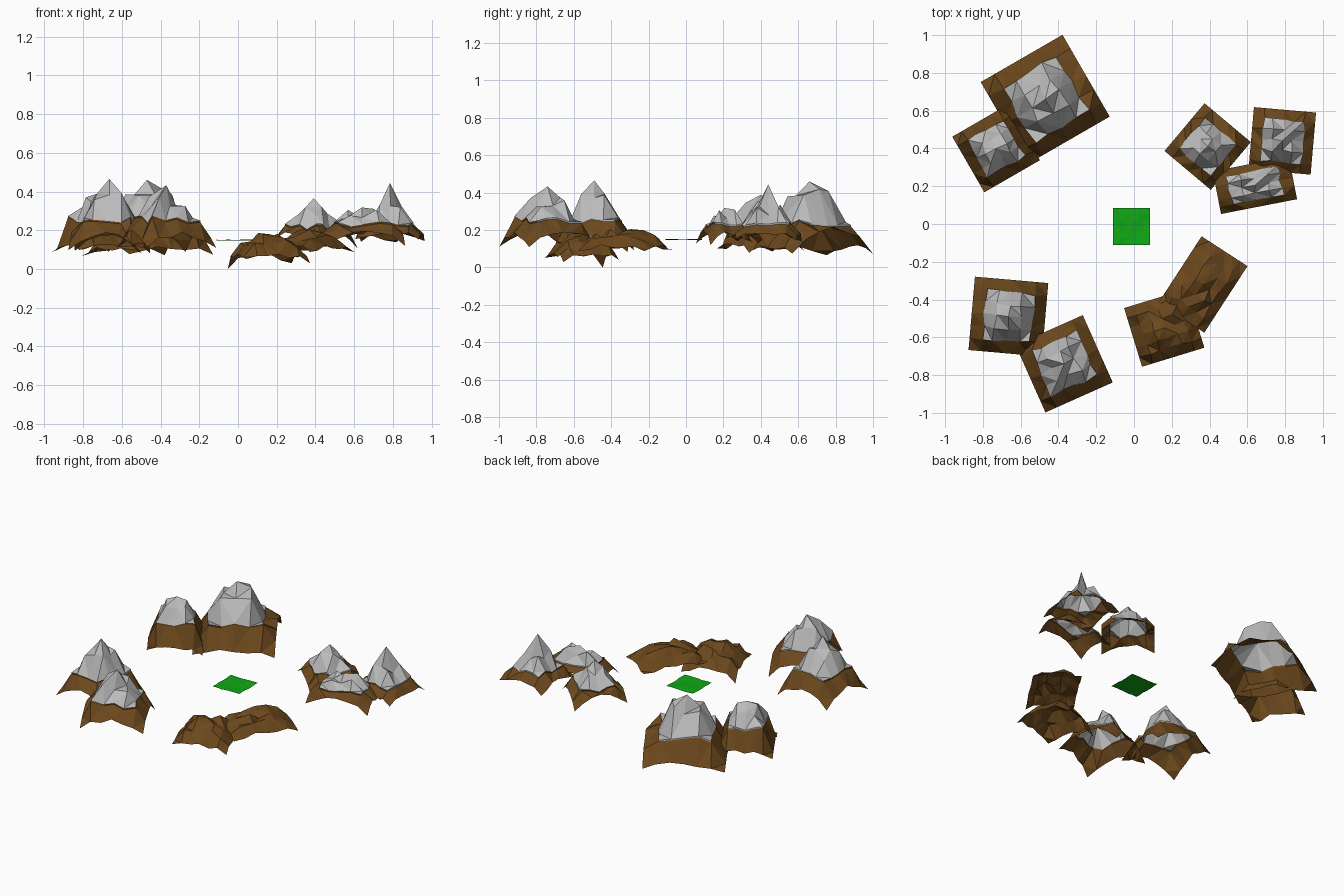
import bpy, bmesh, random
from math import radians
from mathutils import Matrix

if "Cube" in bpy.data.objects:
    bpy.data.objects.remove(bpy.data.objects["Cube"])

random.seed(4)


def material(name, color):
    m = bpy.data.materials.new(name)
    m.diffuse_color = color
    m.use_nodes = True
    m.node_tree.nodes["Principled BSDF"].inputs["Base Color"].default_value = m.diffuse_color
    return m


ROCK = material("rock_brown", (0.15, 0.065, 0.012, 1))
STONE = material("cap_grey", (0.5, 0.5, 0.5, 1))
GRASS = material("grass_green", (0.005, 0.4, 0.008, 1))


def finish(bm, name, mats):
    mesh = bpy.data.meshes.new(name)
    bm.to_mesh(mesh)
    bm.free()
    for m in mats:
        mesh.materials.append(m)
    ob = bpy.data.objects.new(name, mesh)
    bpy.context.collection.objects.link(ob)
    return ob


def mountain(name, center, size, angle, rings, arch=0.05, arch_right=None,
             cap=True, low_corner=False, n=6):
    """Open 6 x 6 sheet rising ring by ring; border edges arch between low corners."""
    bm = bmesh.new()
    v, ring = {}, {}
    for j in range(n + 1):
        for i in range(n + 1):
            r = min(i, j, n - i, n - j)
            # inner points wander, the border stays straight
            w = 0.15 if 0 < r < 3 else 0
            x = ((i + random.uniform(-w, w)) / n - 0.5) * size[0]
            y = ((j + random.uniform(-w, w)) / n - 0.5) * size[1]
            amp = (0.015, 0.018, 0.028, 0)[r]
            z = rings[r] + random.uniform(-amp, amp)
            if r == 0:
                t = i / n if j in (0, n) else j / n
                a = arch_right if i == n and arch_right else arch
                z += 4 * t * (1 - t) * a
            if low_corner and i == 0 and j == n:
                z = 0
            v[i, j] = bm.verts.new((x, y, z))
            ring[v[i, j]] = r
    top = []
    for j in range(n):
        for i in range(n):
            f = bm.faces.new([v[i, j], v[i + 1, j], v[i + 1, j + 1], v[i, j + 1]])
            if cap and min(ring[p] for p in f.verts) >= 1:
                f.material_index = 1
                top.append(f)
    # slightly raised lip around the grey cap
    if top:
        out = bmesh.ops.extrude_face_region(bm, geom=top)["geom"]
        moved = [g for g in out if isinstance(g, bmesh.types.BMVert)]
        bmesh.ops.translate(bm, verts=moved, vec=(0, 0, 0.008))
        old = [f for f in top if f.is_valid]
        if old:
            bmesh.ops.delete(bm, geom=old, context='FACES')
    bmesh.ops.triangulate(bm, faces=bm.faces[:])
    bm.transform(Matrix.Translation((*center, 0)) @ Matrix.Rotation(radians(angle), 4, 'Z'))
    finish(bm, name, [ROCK, STONE])


# Back left pair
mountain("back_left_large_mountain", (-0.47, 0.66), (0.5, 0.5), 30,
         (0.08, 0.235, 0.385, 0.452), arch=0.03, arch_right=0.13)
mountain("back_left_small_mountain", (-0.73, 0.40), (0.34, 0.34), 30,
         (0.09, 0.25, 0.34, 0.38), arch=0.04)
# Front left pair
mountain("front_left_outer_mountain", (-0.665, -0.49), (0.39, 0.39), -5,
         (0.09, 0.245, 0.36, 0.457), arch=0.085)
mountain("front_left_inner_mountain", (-0.37, -0.74), (0.39, 0.39), 24,
         (0.10, 0.25, 0.34, 0.425), arch=0.085, arch_right=0.1)
# Back right trio
mountain("back_right_inner_mountain", (0.39, 0.41), (0.32, 0.33), -40,
         (0.12, 0.21, 0.29, 0.357), arch=0.075)
mountain("back_right_outer_mountain", (0.785, 0.44), (0.33, 0.33), -5,
         (0.15, 0.225, 0.30, 0.437), arch=0.04)
mountain("back_right_low_mountain", (0.64, 0.205), (0.41, 0.23), 11,
         (0.13, 0.22, 0.28, 0.31), arch=0.055)
# Front right brown hills
mountain("front_right_ridge", (0.365, -0.32), (0.42, 0.29), 57,
         (0.09, 0.16, 0.185, 0.20), arch=0.03, cap=False)
mountain("front_right_hill", (0.16, -0.55), (0.345, 0.325), 17,
         (0.04, 0.13, 0.165, 0.18), arch=0.03, cap=False, low_corner=True)

# Central grass patch, nearly flat
bm = bmesh.new()
bmesh.ops.create_grid(bm, x_segments=6, y_segments=6, size=0.098)
for p in bm.verts:
    p.co.z = 0.149 + random.uniform(-0.003, 0.003)
    p.co.x -= 0.013
    p.co.y -= 0.012
finish(bm, "grass_patch", [GRASS])
